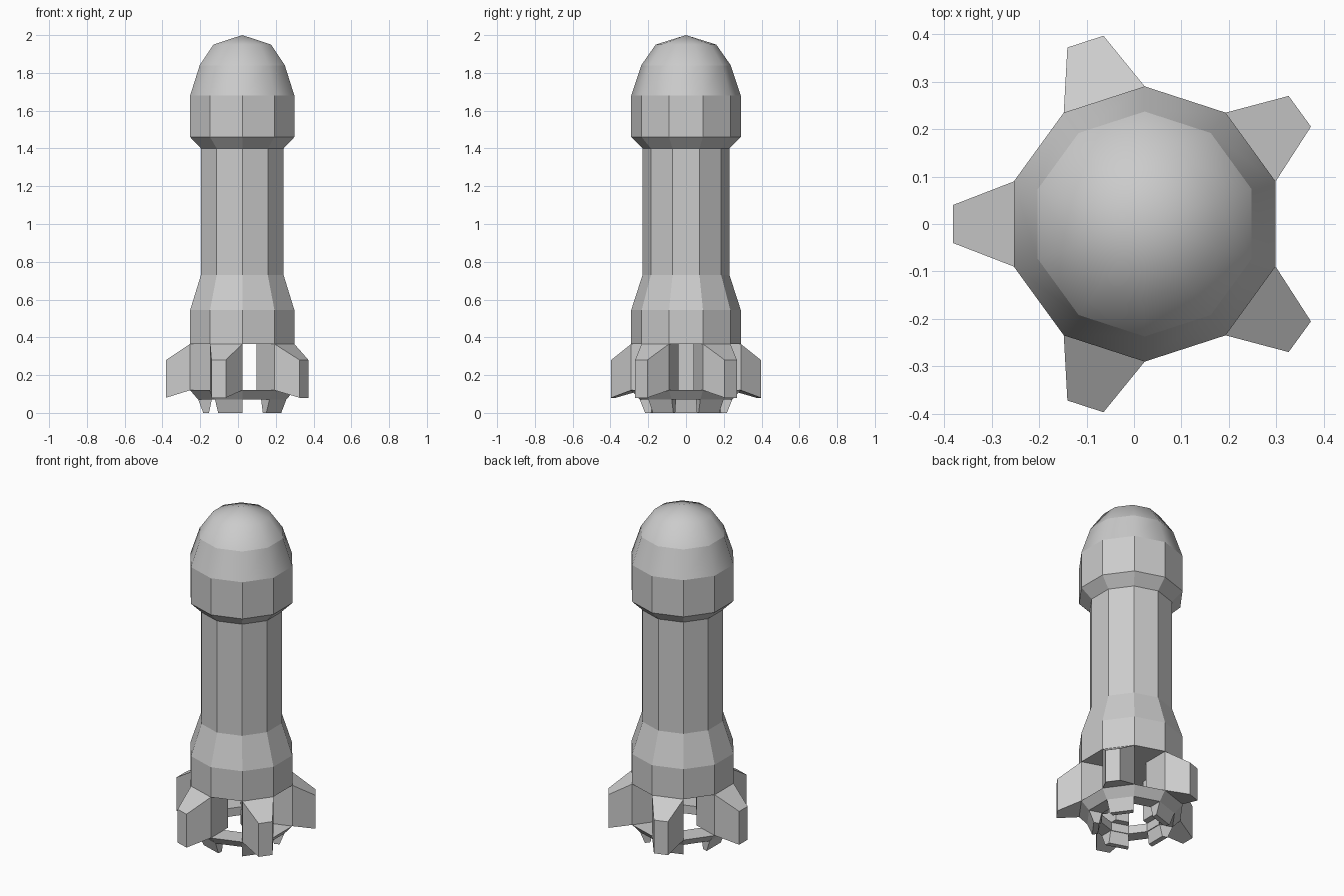
import bpy, bmesh
from math import sin, cos, radians

if "Cube" in bpy.data.objects:
    bpy.data.objects.remove(bpy.data.objects["Cube"])

CX = 0.0225          # the ten-sided hull axis
SIDES = 10


def polar(r, deg, z):
    a = radians(deg)
    return (CX + r * cos(a), r * sin(a), z)


def finish(bm, name):
    bmesh.ops.remove_doubles(bm, verts=bm.verts, dist=1e-5)
    bmesh.ops.recalc_face_normals(bm, faces=bm.faces)
    mesh = bpy.data.meshes.new(name)
    bm.to_mesh(mesh)
    bm.free()
    ob = bpy.data.objects.new(name, mesh)
    bpy.context.collection.objects.link(ob)
    return ob


def lathe(name, profile, closed=False, smooth_above=None, sharp_z=()):
    bm = bmesh.new()
    rings = [[bm.verts.new(polar(r, 18 + 36 * k, z)) for k in range(SIDES)]
             for r, z in profile]
    pairs = list(zip(rings, rings[1:]))
    if closed:
        pairs.append((rings[-1], rings[0]))
    for a, b in pairs:
        for k in range(SIDES):
            n = (k + 1) % SIDES
            bm.faces.new((a[k], a[n], b[n], b[k]))
    # collapse the poles before setting the shading
    bmesh.ops.remove_doubles(bm, verts=bm.verts, dist=1e-5)
    if smooth_above is not None:
        for f in bm.faces:
            f.smooth = min(v.co.z for v in f.verts) > smooth_above
        for e in bm.edges:
            if any(all(abs(v.co.z - z) < 1e-4 for v in e.verts) for z in sharp_z):
                e.smooth = False
    return finish(bm, name)


def wedge(name, centre, section, side_quads):
    # section points are (radius, z, half angle), mirrored about the centre angle
    bm = bmesh.new()
    left = [bm.verts.new(polar(r, centre - h, z)) for r, z, h in section]
    right = [bm.verts.new(polar(r, centre + h, z)) for r, z, h in section]
    for q in side_quads:
        bm.faces.new([left[i] for i in q])
        bm.faces.new([right[i] for i in reversed(q)])
    n = len(section)
    for i in range(n):
        j = (i + 1) % n
        bm.faces.new((left[i], right[i], right[j], left[j]))
    return finish(bm, name)


# Hull with flared base, narrow middle, collar and smooth dome
lathe("rocket_hull",
      [(0, 0.365), (0.29, 0.365), (0.29, 0.545), (0.23, 0.73), (0.23, 1.40),
       (0.29, 1.46), (0.29, 1.68), (0.237, 1.84), (0.16, 1.95), (0, 2.0)],
      smooth_above=1.67, sharp_z=(1.68, 1.84))

# Open ring under the engine bay
lathe("base_ring", [(0.165, 0.12), (0.29, 0.12), (0.245, 0.07), (0.165, 0.07)],
      closed=True)

# Five legs with tapered fins, each with a foot under the ring
for i in range(5):
    angle = 36 + 72 * i
    wedge(f"fin_leg_{i + 1}", angle,
          [(0.127, 0.12, 18), (0.29, 0.12, 18), (0.406, 0.08, 5.65),
           (0.406, 0.28, 5.65), (0.29, 0.365, 18), (0.127, 0.365, 18)],
          [(0, 1, 4, 5), (1, 2, 3, 4)])
    wedge(f"foot_{i + 1}", angle,
          [(0.17, 0.07, 18), (0.185, 0, 18), (0.217, 0, 18), (0.245, 0.07, 18)],
          [(0, 1, 2, 3)])
